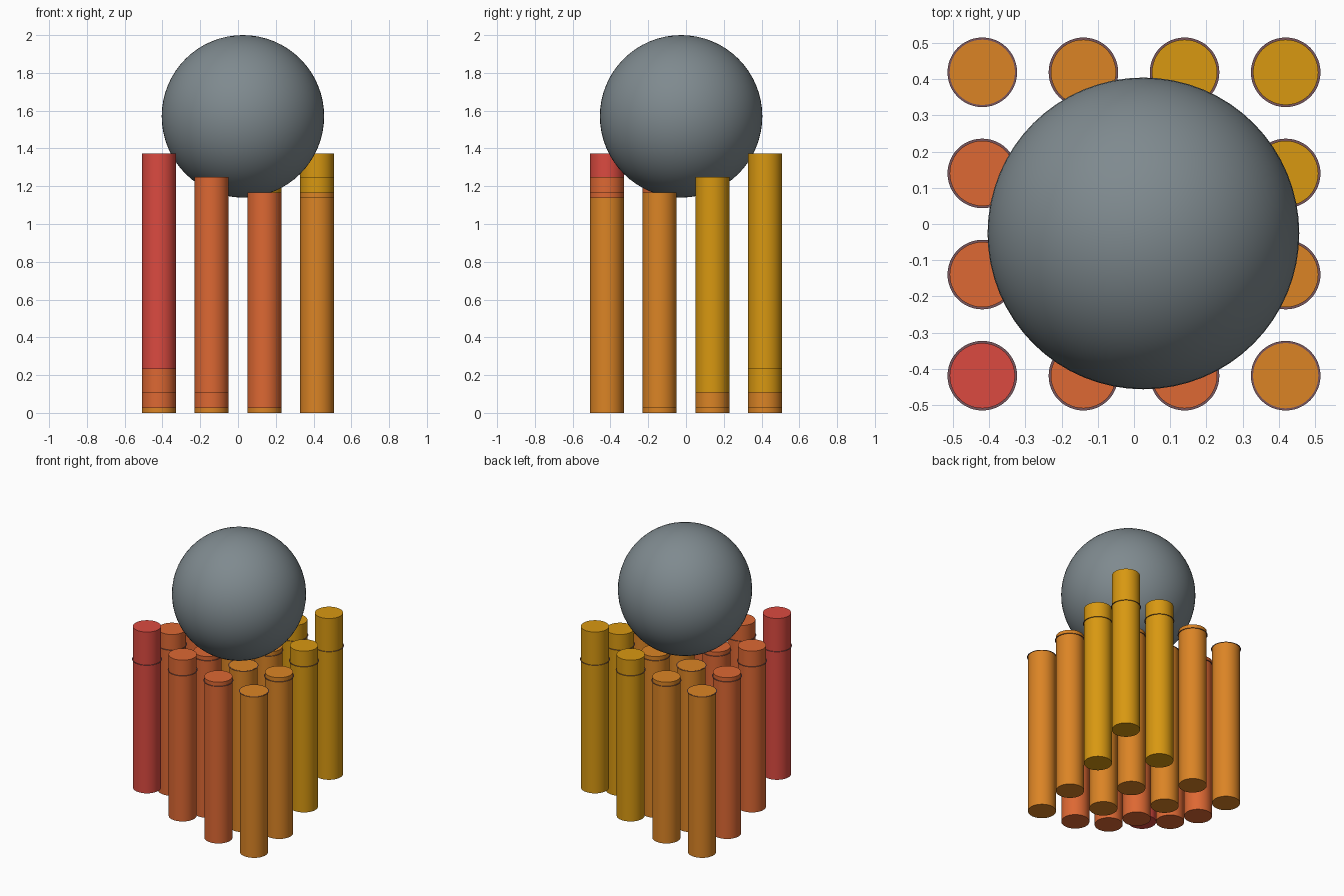
import bpy
import bmesh
import math

cube = bpy.data.objects.get("Cube")
if cube:
    bpy.data.objects.remove(cube, do_unlink=True)


def linear(c):
    c /= 255
    return c / 12.92 if c <= 0.04045 else ((c + 0.055) / 1.055) ** 2.4


def material(name, *rgb):
    mat = bpy.data.materials.new(name)
    mat.use_nodes = True
    color = [linear(c) for c in rgb] + [1]
    mat.diffuse_color = color
    mat.node_tree.nodes["Principled BSDF"].inputs["Base Color"].default_value = color
    return mat


red = material("red", 219, 74, 64)
vermilion = material("vermilion", 221, 104, 51)
orange = material("orange", 219, 132, 37)
amber = material("amber", 216, 152, 17)
slate = material("slate grey", 127, 138, 143)
mauve = material("dark mauve", 120, 85, 92)


def finish(name, mat):
    obj = bpy.context.object
    obj.name = name
    obj.data.materials.append(mat)
    bpy.ops.object.shade_smooth_by_angle(angle=math.radians(35))
    return obj


REST = 1.14      # rest level of the pin tops
SPACING = 0.279
PIN_RADIUS = 0.09
COLLAR_RADIUS = 0.096
LIFTS = [0, 0.027, 0.108, 0.232]
DIAGONAL_COLORS = [red, vermilion, vermilion, orange, orange, amber, amber]


# Flat collar around a pin, at the rest level
def add_collar(name, x, y):
    bm = bmesh.new()
    rings = []
    for radius in (PIN_RADIUS, COLLAR_RADIUS):
        rings.append(bmesh.ops.create_circle(bm, radius=radius, segments=48)["verts"])
    bmesh.ops.bridge_loops(bm, edges=bm.edges[:])
    for face in bm.faces:
        face.normal_update()
        if face.normal.z < 0:
            face.normal_flip()
    mesh = bpy.data.meshes.new(name)
    bm.to_mesh(mesh)
    bm.free()
    mesh.materials.append(mauve)
    obj = bpy.data.objects.new(name, mesh)
    obj.location = (x, y, REST - 0.001)
    bpy.context.collection.objects.link(obj)


# Grid of pins, coloured and raised by diagonal
for row in range(4):
    for col in range(4):
        diagonal = row + col
        x, y = (col - 1.5) * SPACING, (row - 1.5) * SPACING
        lift = LIFTS[abs(diagonal - 3)]
        bpy.ops.mesh.primitive_cylinder_add(
            vertices=48, radius=PIN_RADIUS, depth=REST,
            location=(x, y, REST / 2 + lift))
        finish(f"pin_{row}_{col}", DIAGONAL_COLORS[diagonal])
        add_collar(f"collar_{row}_{col}", x, y)

# Ball resting on the pins
bpy.ops.mesh.primitive_uv_sphere_add(
    segments=64, ring_count=32, radius=0.43, location=(0.026, -0.026, 1.57))
finish("ball", slate)
